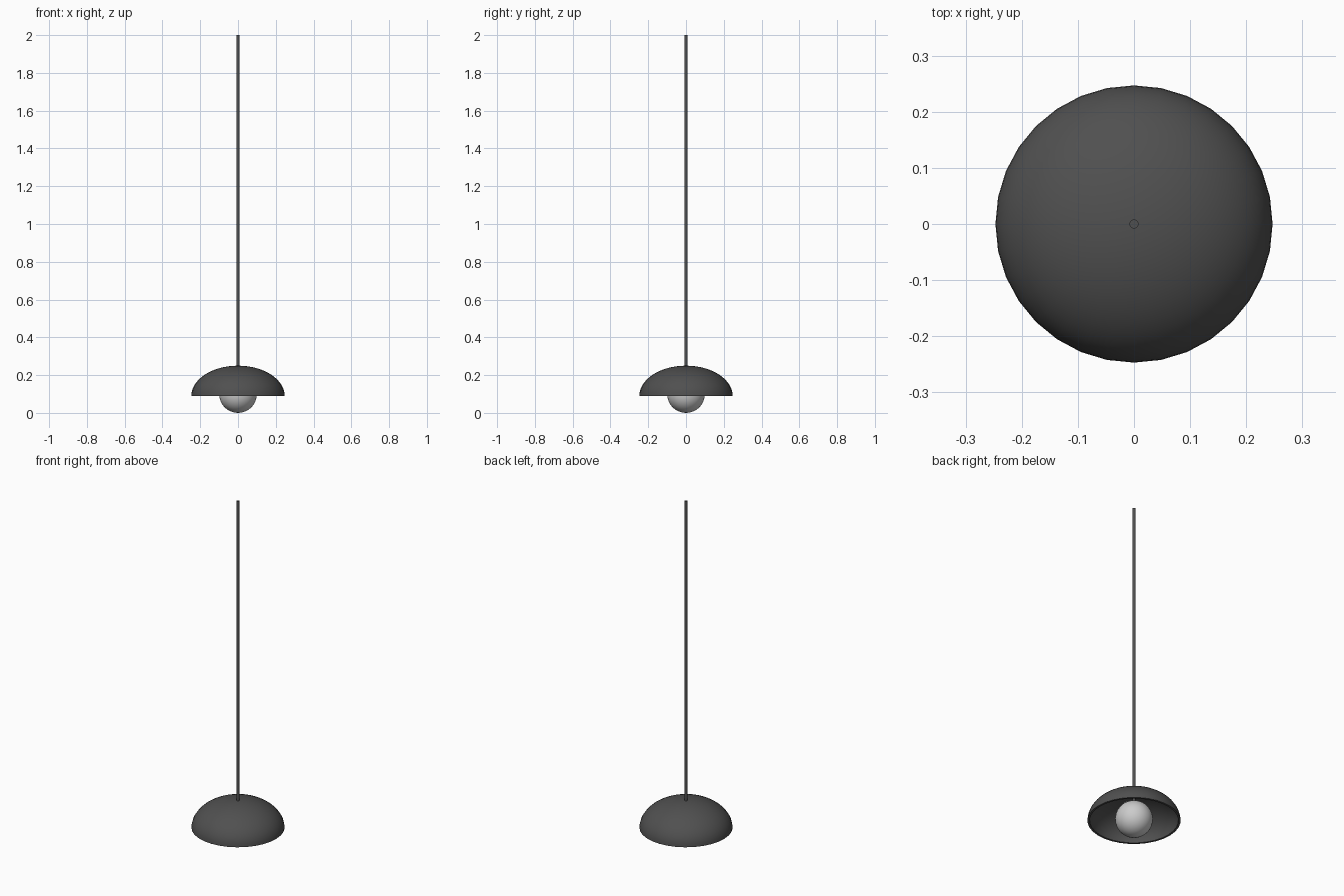
import bpy
import bmesh
from math import cos, sin, pi, radians
from mathutils import Matrix

cube = bpy.data.objects.get("Cube")
if cube:
    bpy.data.objects.remove(cube, do_unlink=True)

SIDES = 32
RIM_Z = 0.09
BULB_R = 0.1


def material(name, value):
    mat = bpy.data.materials.new(name)
    mat.use_nodes = True
    colour = (value, value, value, 1)
    mat.diffuse_color = colour
    mat.node_tree.nodes["Principled BSDF"].inputs["Base Color"].default_value = colour
    return mat


def add_object(name, bm, mat):
    bmesh.ops.recalc_face_normals(bm, faces=bm.faces)
    mesh = bpy.data.meshes.new(name)
    bm.to_mesh(mesh)
    bm.free()
    mesh.materials.append(mat)
    obj = bpy.data.objects.new(name, mesh)
    bpy.context.collection.objects.link(obj)
    bpy.ops.object.select_all(action="DESELECT")
    obj.select_set(True)
    bpy.context.view_layer.objects.active = obj
    bpy.ops.object.shade_smooth_by_angle(angle=radians(40))
    return obj


def dome_arc(radius, height, steps=14):
    """Quarter ellipse from the rim up to the pole."""
    return [(radius * cos(a), 0, RIM_Z + height * sin(a))
            for a in (pi / 2 * i / steps for i in range(steps + 1))]


charcoal = material("charcoal metal", 0.08)
white = material("white glass", 0.6)

# Shade: hollow half-ellipsoid, outer and inner skins joined at the rim
bm = bmesh.new()
profile = dome_arc(0.247, 0.16)[::-1] + dome_arc(0.235, 0.148)
verts = [bm.verts.new(p) for p in profile]
edges = [bm.edges.new(pair) for pair in zip(verts, verts[1:])]
bmesh.ops.spin(bm, geom=verts + edges, cent=(0, 0, 0), axis=(0, 0, 1),
               angle=2 * pi, steps=SIDES)
bmesh.ops.remove_doubles(bm, verts=bm.verts, dist=0.0005)
add_object("lamp_shade", bm, charcoal)

# Bulb: globe hanging just below the rim
bm = bmesh.new()
bmesh.ops.create_uvsphere(bm, u_segments=SIDES, v_segments=16, radius=BULB_R,
                          matrix=Matrix.Translation((0, 0, BULB_R)))
add_object("bulb", bm, white)


def rod(name, radius, bottom, top, mat):
    bm = bmesh.new()
    bmesh.ops.create_cone(bm, cap_ends=True, segments=SIDES, radius1=radius,
                          radius2=radius, depth=top - bottom,
                          matrix=Matrix.Translation((0, 0, (top + bottom) / 2)))
    add_object(name, bm, mat)


# Hanging rod, running through the shade into the top of the bulb
rod("hanging_rod", 0.008, 0.19, 2.0, charcoal)
